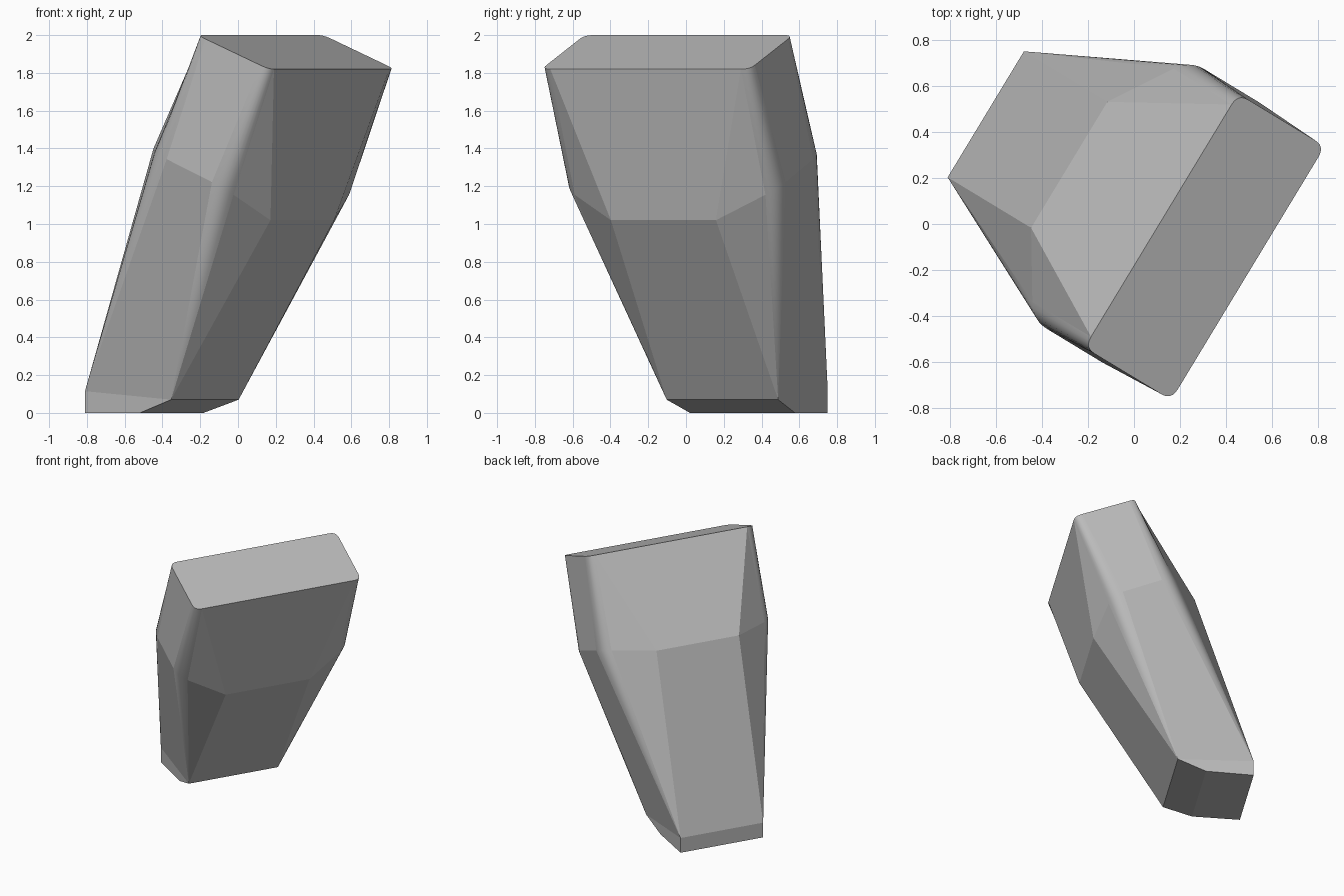
import bpy, bmesh, math
from mathutils import Vector, Matrix

cube = bpy.data.objects.get("Cube")
if cube:
    bpy.data.objects.remove(cube, do_unlink=True)

# One plain grey
grey = bpy.data.materials.new("plain_grey")
grey.use_nodes = True
colour = (0.5, 0.5, 0.5, 1)
grey.diffuse_color = colour
grey.node_tree.nodes["Principled BSDF"].inputs["Base Color"].default_value = colour

# Corner points of one half: (half length, depth, height)
cap_back, cap_front = Vector((0.645, 0.094, 2.0)), Vector((0.645, 0.535, 1.82))
mid_back, mid_front = Vector((0.66, -0.16, 1.375)), Vector((0.66, 0.267, 1.19))
back_kink, front_kink = Vector((0.32, -0.374, 1.40)), Vector((0.325, 0.353, 1.02))
heel_top, heel = Vector((0.32, -0.798, 0.115)), Vector((0.32, -0.798, 0))
sole, toe = Vector((0.325, -0.455, 0)), Vector((0.345, -0.25, 0.07))
STEPS = 6


def mirrored(p):
    return Vector((-p.x, p.y, p.z))


def rounded(before, corner, after, size):
    """Points of a small curve that replaces a corner."""
    a = corner + (before - corner).normalized() * size
    b = corner + (after - corner).normalized() * size
    ts = [i / STEPS for i in range(STEPS + 1)]
    return [a * (1 - t) ** 2 + corner * 2 * t * (1 - t) + b * t * t for t in ts]


arc_a = rounded(mirrored(cap_back), cap_back, cap_front, 0.055)
arc_d = rounded(cap_back, cap_front, mirrored(cap_front), 0.055)
arc_p = rounded(back_kink, mid_back, mid_front, 0.08)
arc_q = rounded(mid_back, mid_front, front_kink, 0.08)

bm = bmesh.new()


def face(points, smooth=False):
    f = bm.faces.new([bm.verts.new(p) for p in points])
    f.smooth = smooth


# Both ends with their rounded corners
for side in (lambda p: p, mirrored):
    def end(*points, smooth=False):
        face([side(p) for p in points], smooth)

    end(arc_a[0], arc_p[0], back_kink)
    end(arc_p[0], heel_top, back_kink)
    end(arc_a[-1], arc_d[0], arc_q[0], arc_p[-1])
    end(arc_p[-1], arc_q[0], toe, heel_top)
    end(heel_top, toe, sole, heel)
    end(arc_d[-1], front_kink, arc_q[-1])
    end(arc_q[-1], front_kink, toe)
    for upper, lower, tip in ((arc_a, arc_p, heel_top), (arc_d, arc_q, toe)):
        for i in range(STEPS):
            end(upper[i], upper[i + 1], lower[i + 1], lower[i], smooth=True)
            end(lower[i], lower[i + 1], tip, smooth=True)

# Full-length faces around the profile
loop = [arc_a[0], back_kink, heel_top, heel, sole, toe, front_kink, arc_d[-1]]
for p, q in zip(loop, loop[1:]):
    face([p, q, mirrored(q), mirrored(p)])

# Sloping cap
rim = arc_a + arc_d
face(rim + [mirrored(p) for p in reversed(rim)])

bmesh.ops.remove_doubles(bm, verts=bm.verts, dist=0.0001)
bmesh.ops.recalc_face_normals(bm, faces=bm.faces)

# Turn to its heading and centre it
heading = math.radians(58.8)
u = Vector((math.cos(heading), math.sin(heading), 0))
v = Vector((u.y, -u.x, 0))
for vert in bm.verts:
    x, y, z = vert.co
    vert.co = u * (x + 0.074) + v * y + Vector((0, 0, z))
bmesh.ops.recalc_face_normals(bm, faces=bm.faces)

mesh = bpy.data.meshes.new("tapered_block")
bm.to_mesh(mesh)
bm.free()
mesh.materials.append(grey)
block = bpy.data.objects.new("tapered_block", mesh)
bpy.context.collection.objects.link(block)
